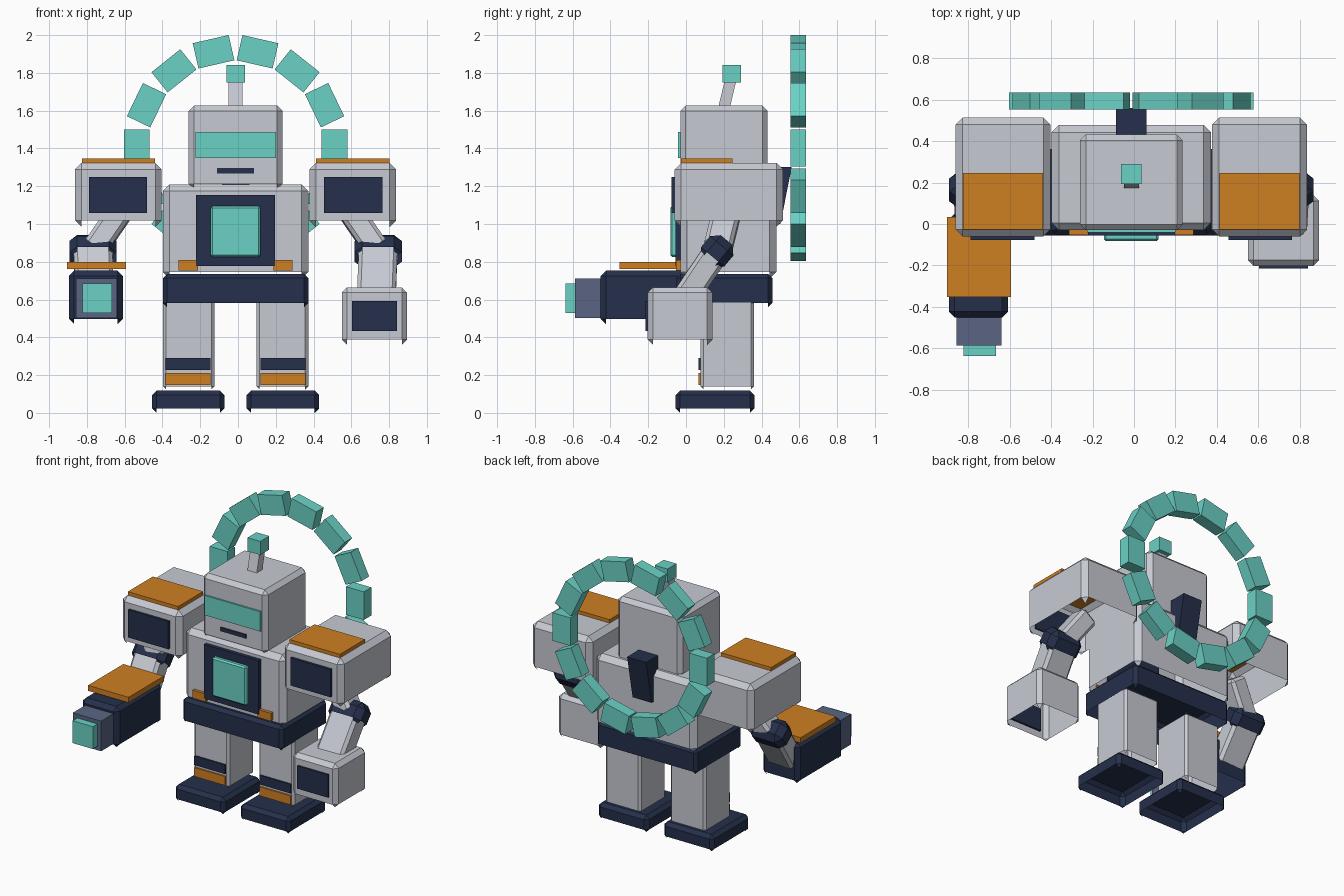
import bpy, bmesh, math
from mathutils import Vector, Matrix

old = bpy.data.objects.get("Cube")
if old:
    bpy.data.objects.remove(old, do_unlink=True)

X0 = -0.013  # body centre line


def material(name, r, g, b):
    m = bpy.data.materials.new(name)
    m.use_nodes = True
    m.diffuse_color = (r, g, b, 1)
    m.node_tree.nodes["Principled BSDF"].inputs["Base Color"].default_value = (r, g, b, 1)
    return m


GREY = material("light grey", 0.57, 0.59, 0.65)
NAVY = material("dark navy", 0.018, 0.029, 0.07)
SLATE = material("slate blue", 0.1, 0.13, 0.225)
TEAL = material("teal", 0.145, 0.64, 0.56)
ORANGE = material("orange", 0.62, 0.215, 0.016)


def solid(name, mat, size, place, bevel=0, shell=False, taper=0):
    """Box of a given size; shell boxes are chamfered and open underneath."""
    bm = bmesh.new()
    bmesh.ops.create_cube(bm, size=1)
    bmesh.ops.scale(bm, vec=size, verts=bm.verts)
    for v in bm.verts:
        if taper and v.co.z < 0 and v.co.y > 0:
            v.co.y -= taper
    if bevel:
        bmesh.ops.bevel(bm, geom=bm.edges[:], offset=bevel, segments=1,
                        affect='EDGES', clamp_overlap=True)
    if shell:
        bm.normal_update()
        under = [f for f in bm.faces if f.normal.z < -0.65]
        bmesh.ops.delete(bm, geom=under, context='FACES')
    me = bpy.data.meshes.new(name)
    bm.to_mesh(me)
    bm.free()
    me.materials.append(mat)
    ob = bpy.data.objects.new(name, me)
    bpy.context.collection.objects.link(ob)
    ob.matrix_world = Matrix.Translation((X0, 0, 0)) @ place
    return ob


def box(name, mat, x, y, z, bevel=0, shell=False, taper=0):
    """Upright box from spans along each axis, x measured from the centre line."""
    spans = [sorted(s) for s in (x, y, z)]
    size = [b - a for a, b in spans]
    mid = Vector([(a + b) / 2 for a, b in spans])
    return solid(name, mat, size, Matrix.Translation(mid), bevel, shell, taper)


def limb(name, mat, top, end, width, depth, bevel=0.02, shell=True):
    """Box running between two points."""
    top, end = Vector(top), Vector(end)
    d = top - end
    turn = Vector((0, 0, 1)).rotation_difference(d).to_matrix().to_4x4()
    place = Matrix.Translation((top + end) / 2) @ turn
    return solid(name, mat, (width, depth, d.length), place, bevel, shell)


def shell(name, mat, x, y, z, bevel=0.028):
    return box(name, mat, x, y, z, bevel, True)


# Head with visor, mouth and antenna
shell("head", GREY, (-0.248, 0.248), (-0.03, 0.432), (1.185, 1.627))
box("visor", TEAL, (-0.213, 0.213), (-0.042, -0.02), (1.35, 1.487))
box("mouth", NAVY, (-0.098, 0.098), (-0.037, -0.02), (1.268, 1.296))
limb("antenna_stem", GREY, (0, 0.238, 1.77), (0, 0.2, 1.61), 0.072, 0.06, 0, False)
box("antenna_tip", TEAL, (-0.049, 0.049), (0.193, 0.291), (1.748, 1.842))

# Torso and belt
shell("torso", GREY, (-0.385, 0.385), (-0.03, 0.478), (0.71, 1.21), 0.035)
box("chest_panel", NAVY, (-0.21, 0.21), (-0.055, -0.02), (0.778, 1.153))
box("chest_core", TEAL, (-0.132, 0.132), (-0.083, -0.04), (0.825, 1.095), 0.01)
shell("belt", NAVY, (-0.385, 0.385), (-0.05, 0.457), (0.56, 0.735), 0.022)

# Back mount for the ring
box("ring_mount", NAVY, (-0.073, 0.073), (0.4, 0.56), (1.0, 1.303), taper=0.06)

# Ring of separate blocks
COUNT, RADIUS = 14, 0.523
for i in range(COUNT):
    spin = (Matrix.Translation((0, 0.594, 1.402))
            @ Matrix.Rotation(math.tau * i / COUNT, 4, 'Y')
            @ Matrix.Translation((RADIUS, 0, 0)))
    solid(f"ring_block_{i + 1}", TEAL, (0.137, 0.082, 0.195), spin)

# Paired parts
for side, s in (("left", 1), ("right", -1)):
    def pair(a, b):
        return (s * a, s * b)

    # Belt brackets
    box(side + "_bracket", ORANGE, pair(0.2, 0.301), (-0.052, -0.02), (0.755, 0.81))

    # Leg, shin plates and foot
    shell(side + "_leg", GREY, pair(0.112, 0.385), (0.077, 0.36), (0.125, 0.6), 0.016)
    box(side + "_shin_stripe", NAVY, pair(0.132, 0.37), (0.066, 0.085), (0.227, 0.29))
    box(side + "_ankle_stripe", ORANGE, pair(0.132, 0.37), (0.066, 0.085), (0.148, 0.21))
    shell(side + "_foot", NAVY, pair(0.058, 0.443), (-0.055, 0.362), (0, 0.118), 0.024)

    # Shoulder with its plates
    shell(side + "_shoulder", GREY, pair(0.391, 0.85), (-0.06, 0.514), (0.985, 1.323), 0.034)
    box(side + "_shoulder_plate", ORANGE, pair(0.427, 0.814), (-0.027, 0.247), (1.315, 1.347))
    box(side + "_shoulder_panel", NAVY, pair(0.469, 0.777), (-0.077, -0.05), (1.058, 1.25))

    # Arm
    elbow = (s * 0.755, 0.165, 0.855)
    limb(side + "_upper_arm", GREY, (s * 0.6, 0.22, 1.08), elbow, 0.13, 0.15)
    limb(side + "_elbow", NAVY, (s * 0.755, 0.215, 0.915), (s * 0.755, 0.115, 0.795),
         0.25, 0.16, 0.04)
    limb(side + "_forearm", GREY, (s * 0.755, 0.165, 0.86), (s * 0.745, -0.01, 0.6),
         0.205, 0.14)

# Left hand
shell("left_hand", GREY, (0.563, 0.908), (-0.203, 0.14), (0.36, 0.665))
box("left_hand_panel", NAVY, (0.617, 0.855), (-0.214, -0.19), (0.434, 0.593))

# Right arm cannon
shell("cannon_body", NAVY, (-0.882, -0.597), (-0.452, 0.05), (0.47, 0.753))
box("cannon_plate", ORANGE, (-0.892, -0.581), (-0.352, 0.035), (0.762, 0.8))
box("cannon_barrel", SLATE, (-0.844, -0.627), (-0.587, -0.4), (0.503, 0.712))
box("cannon_muzzle", TEAL, (-0.81, -0.655), (-0.637, -0.57), (0.53, 0.685))
